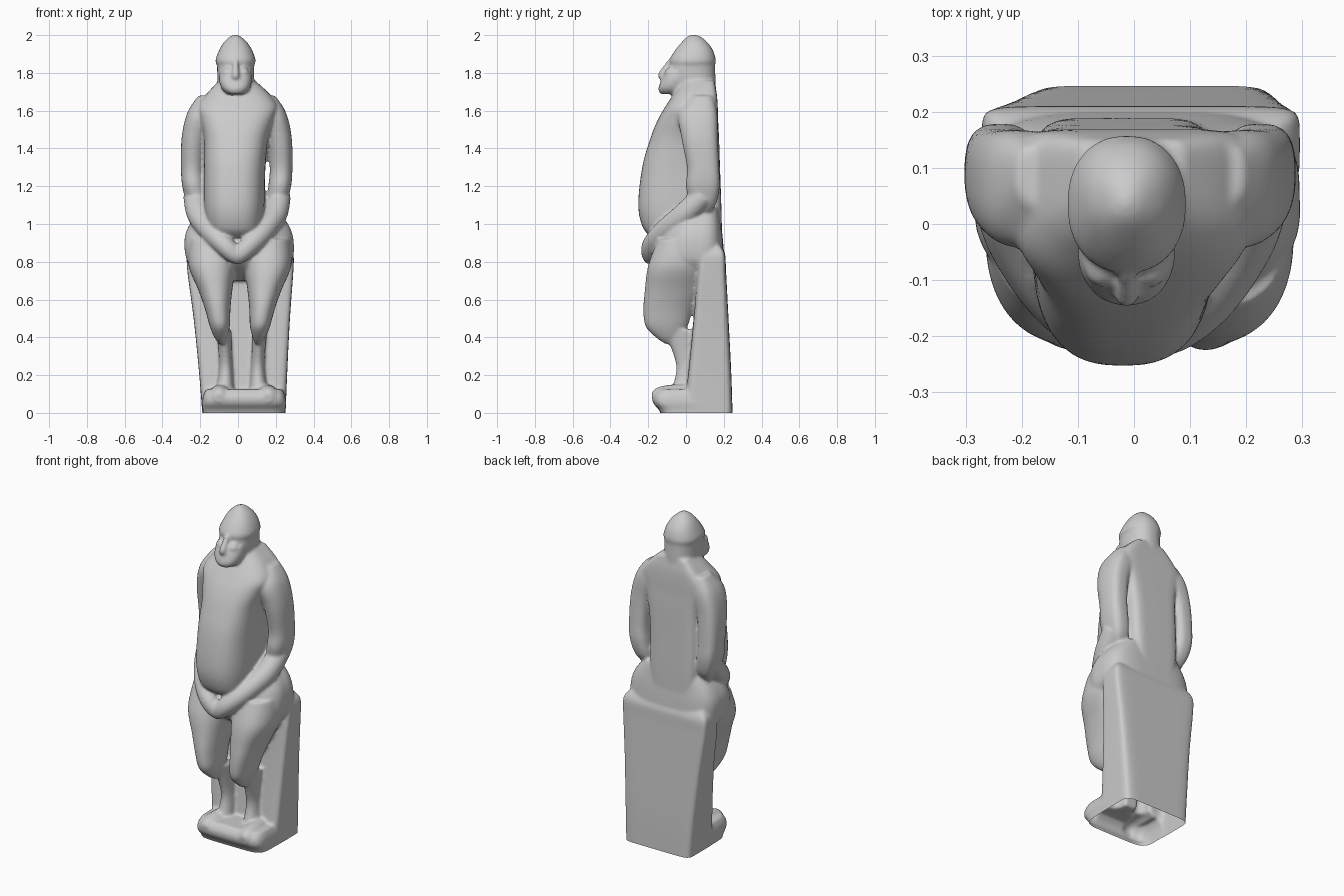
import bpy, bmesh, math
from mathutils import Vector

if "Cube" in bpy.data.objects:
    bpy.data.objects.remove(bpy.data.objects["Cube"])

parts = []
SEG = 40


def curve_through(rows, steps=6):
    """Smooth (Catmull-Rom) rows through the given rows."""
    out = []
    for i in range(len(rows) - 1):
        a, b, c, d = (Vector(rows[min(max(i + k, 0), len(rows) - 1)]) for k in (-1, 0, 1, 2))
        for s in range(steps):
            t = s / steps
            out.append(b + (c - a) * (t / 2) + (a * 2 - b * 5 + c * 4 - d) * (t * t / 2)
                       + (b * 3 - a - c * 3 + d) * (t ** 3 / 2))
    return out + [Vector(rows[-1])]


def skin(name, rings):
    """Bridge rings of points into a closed solid."""
    bm = bmesh.new()
    loops = [[bm.verts.new(p) for p in ring] for ring in rings]
    for a, b in zip(loops, loops[1:]):
        for i in range(SEG):
            j = (i + 1) % SEG
            bm.faces.new((a[i], a[j], b[j], b[i]))
    bm.faces.new(loops[0])
    bm.faces.new(loops[-1])
    bmesh.ops.recalc_face_normals(bm, faces=bm.faces)
    mesh = bpy.data.meshes.new(name)
    bm.to_mesh(mesh)
    bm.free()
    obj = bpy.data.objects.new(name, mesh)
    bpy.context.collection.objects.link(obj)
    parts.append(obj)


def spow(v, e):
    return math.copysign(abs(v) ** e, v)


def loft(name, rows, front=2.0, back=2.0):
    """Stack of superellipses; each row is z, x0, x1, y0, y1."""
    rings = []
    for z, x0, x1, y0, y1 in curve_through(rows):
        ring = []
        for i in range(SEG):
            a = 2 * math.pi * i / SEG
            p = 2 / (front if math.sin(a) < 0 else back)
            ring.append(((x0 + x1) / 2 + (x1 - x0) / 2 * spow(math.cos(a), p),
                         (y0 + y1) / 2 + (y1 - y0) / 2 * spow(math.sin(a), p), z))
        rings.append(ring)
    skin(name, rings)


def limb(name, rows):
    """Round tube along a path; each row is x, y, z, radius."""
    pts = curve_through(rows)
    rings = []
    for k, p in enumerate(pts):
        d = pts[min(k + 1, len(pts) - 1)].xyz - pts[max(k - 1, 0)].xyz
        q = d.to_track_quat('Z', 'Y')
        rings.append([p.xyz + q @ Vector((math.cos(2 * math.pi * i / SEG) * p.w,
                                          math.sin(2 * math.pi * i / SEG) * p.w, 0))
                      for i in range(SEG)])
    skin(name, rings)


def loft_pair(name, rows, c, **kw):
    loft(name + "_left", rows, **kw)
    loft(name + "_right", [(z, 2 * c - x1, 2 * c - x0, y0, y1) for z, x0, x1, y0, y1 in rows], **kw)


def limb_pair(name, rows, c):
    limb(name + "_left", rows)
    limb(name + "_right", [(2 * c - x, y, z, r) for x, y, z, r in rows])


# Back block and foot plinth, both run below the ground and are trimmed later
loft("back_block", [(-.06, -.185, .25, -.02, .248), (.2, -.205, .26, .01, .24),
                    (.5, -.235, .275, .04, .225), (.75, -.268, .293, .06, .212),
                    (.84, -.268, .293, .08, .207), (.885, -.24, .265, .11, .185)], 9, 9)
loft("plinth", [(-.06, -.185, .25, -.12, .2), (.01, -.187, .25, -.14, .2),
                (.05, -.19, .255, -.172, .2), (.09, -.185, .25, -.175, .2),
                (.125, -.17, .235, -.15, .18)], 6, 6)
limb_pair("foot", [(-.09, .02, .1, .05), (-.095, -.07, .095, .055), (-.1, -.145, .085, .05),
                   (-.1, -.18, .08, .025)], .03)

# Legs and hips
loft_pair("shin", [(.44, -.115, -.035, -.12, .06), (.25, -.1, -.03, -.052, .06),
                   (.1, -.12, -.02, -.085, .06)], .02)
loft_pair("thigh", [(.92, -.26, 0, -.15, .18), (.78, -.262, -.012, -.2, .14),
                    (.65, -.21, -.03, -.218, .09), (.55, -.175, -.04, -.225, .04),
                    (.46, -.15, -.043, -.215, .01), (.4, -.125, -.058, -.16, -.02),
                    (.365, -.1, -.07, -.11, -.05)], .01, front=2.3)
loft("hips", [(1.09, -.19, .19, -.05, .17), (1.0, -.255, .265, -.12, .185),
              (.92, -.283, .293, -.16, .195), (.82, -.275, .292, -.17, .2),
              (.76, -.24, .26, -.12, .18), (.7, -.2, .2, -.02, .14)], 2, 4)

# Torso with a flat back
loft("torso", [(.93, -.14, .12, -.18, .19), (.98, -.165, .13, -.228, .19),
               (1.1, -.18, .14, -.253, .187), (1.3, -.18, .145, -.232, .18),
               (1.45, -.18, .16, -.19, .175), (1.55, -.2, .19, -.15, .17),
               (1.62, -.215, .21, -.11, .168), (1.69, -.165, .165, -.065, .163),
               (1.76, -.1, .09, -.02, .15)], 2.6, 7)

# Arms, hands meeting below the belly
loft_pair("upper_arm", [(1.68, -.21, -.12, .03, .14), (1.59, -.268, -.12, -.04, .165),
                        (1.46, -.298, -.165, -.025, .168), (1.3, -.302, -.182, .005, .175),
                        (1.2, -.295, -.175, 0, .178), (1.11, -.27, -.165, .02, .16),
                        (1.05, -.235, -.175, .05, .12)], -.007, front=2.2, back=3)
limb_pair("forearm", [(-.23, .09, 1.15, .06), (-.208, -.01, 1.05, .062), (-.145, -.12, .96, .056),
                      (-.075, -.178, .89, .053), (-.02, -.19, .835, .045), (.005, -.185, .8, .025)], -.005)

# Head, cap, beard and face
loft("head", [(1.64, -.1, .08, .0, .16), (1.72, -.105, .083, -.05, .158),
              (1.8, -.11, .085, -.09, .155), (1.88, -.108, .083, -.07, .15),
              (1.93, -.08, .06, -.04, .13)], 2.3, 2.3)
loft("cap", [(1.852, -.119, .093, -.088, .157), (1.875, -.118, .092, -.085, .157),
             (1.92, -.1, .075, -.058, .143), (1.96, -.077, .05, -.025, .115),
             (1.99, -.045, .018, .005, .08), (2.002, -.02, -.005, .028, .05)], 2.2, 2.2)
loft("beard", [(1.688, -.055, .03, -.135, 0), (1.715, -.085, .06, -.146, .02),
               (1.76, -.1, .073, -.132, .03), (1.81, -.095, .07, -.11, .03)], 2.4)
limb("nose", [(-.013, -.085, 1.86, .014), (-.013, -.112, 1.82, .016), (-.013, -.128, 1.785, .021),
              (-.013, -.11, 1.765, .015)])
limb_pair("cheek", [(-.05, -.07, 1.82, .02), (-.055, -.085, 1.795, .03), (-.05, -.075, 1.77, .02)], -.013)

# Fuse everything into one weathered stone body
bpy.ops.object.select_all(action='DESELECT')
for p in parts:
    p.select_set(True)
statue = parts[0]
bpy.context.view_layer.objects.active = statue
bpy.ops.object.join()
statue.name = "stone_figure"
remesh = statue.modifiers.new("fuse", 'REMESH')
remesh.mode = 'VOXEL'
remesh.voxel_size = .008
relax = statue.modifiers.new("relax", 'SMOOTH')
relax.factor, relax.iterations = .5, 8
for m in ("fuse", "relax"):
    bpy.ops.object.modifier_apply(modifier=m)

# Trim at the ground, leaving the underside open and hollow
bm = bmesh.new()
bm.from_mesh(statue.data)
bmesh.ops.bisect_plane(bm, geom=bm.verts[:] + bm.edges[:] + bm.faces[:], plane_co=(0, 0, 0),
                       plane_no=(0, 0, -1), clear_outer=True)
bm.to_mesh(statue.data)
bm.free()
statue.data.shade_smooth()
